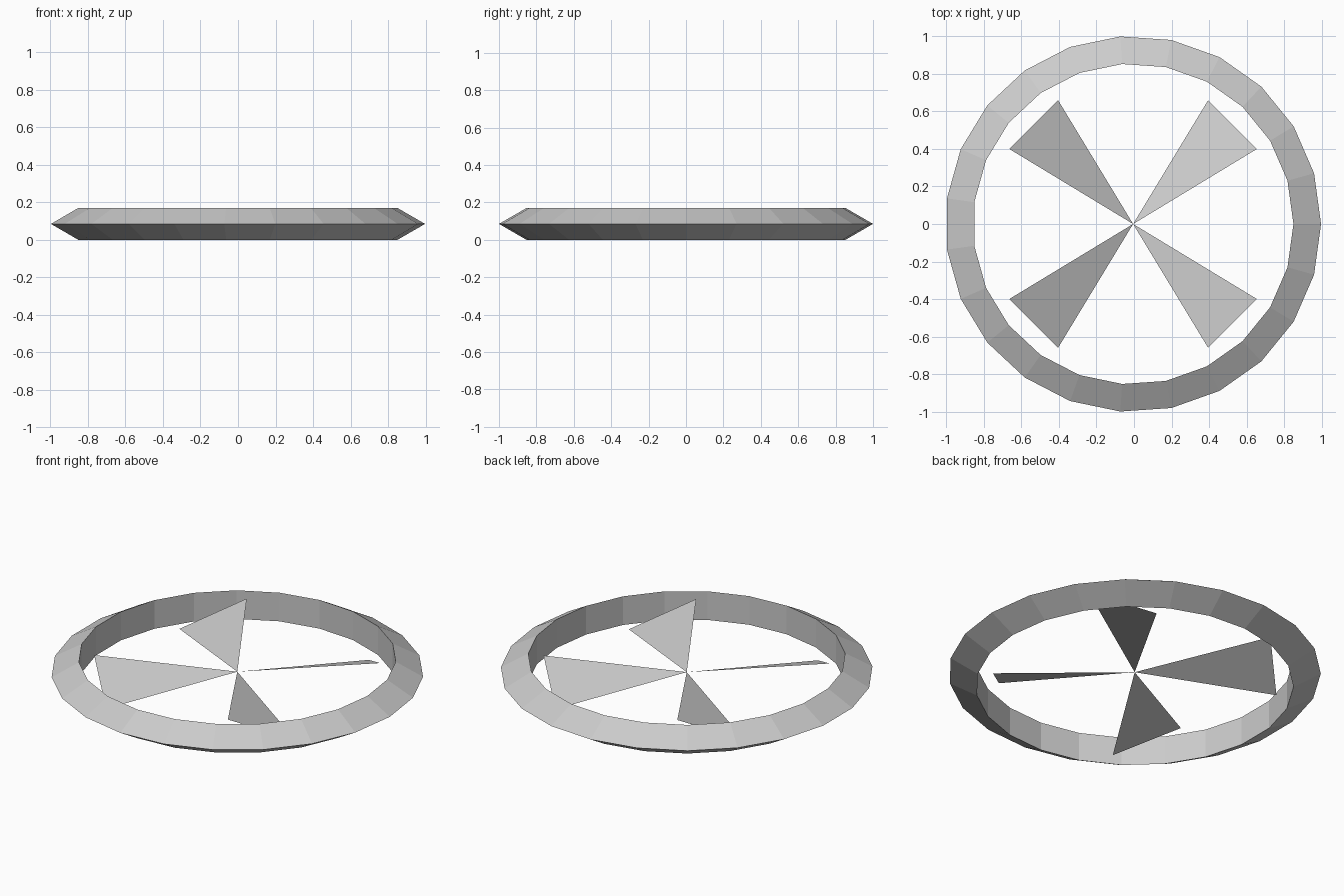
import bpy, bmesh
from math import cos, sin, pi, radians

if "Cube" in bpy.data.objects:
    bpy.data.objects.remove(bpy.data.objects["Cube"])

SEGMENTS = 23
CENTRE = (-0.0047, 0, 0.085)


def make_object(name, verts, faces):
    mesh = bpy.data.meshes.new(name)
    mesh.from_pydata(verts, [], faces)
    obj = bpy.data.objects.new(name, mesh)
    obj.location = CENTRE
    bpy.context.collection.objects.link(obj)
    return obj


# Outer ring: triangular section swept round the axis
profile = [(1.0023, 0), (0.855, 0.085), (0.855, -0.085)]
verts, faces = [], []
for i in range(SEGMENTS):
    a = 2 * pi * i / SEGMENTS
    verts += [(r * cos(a), r * sin(a), z) for r, z in profile]
    n = (i + 1) % SEGMENTS
    for j in range(3):
        k = (j + 1) % 3
        faces.append((3 * i + j, 3 * n + j, 3 * n + k, 3 * i + k))
make_object("ring", verts, faces)

# Four thin pitched fan blades meeting at the centre
for i in range(4):
    blade = make_object(
        f"blade_{i + 1}",
        [(0, 0, 0), (0.75, -0.184, 0.075), (0.75, 0.184, -0.075)],
        [(0, 1, 2)])
    blade.rotation_euler.z = radians(45 + 90 * i)
